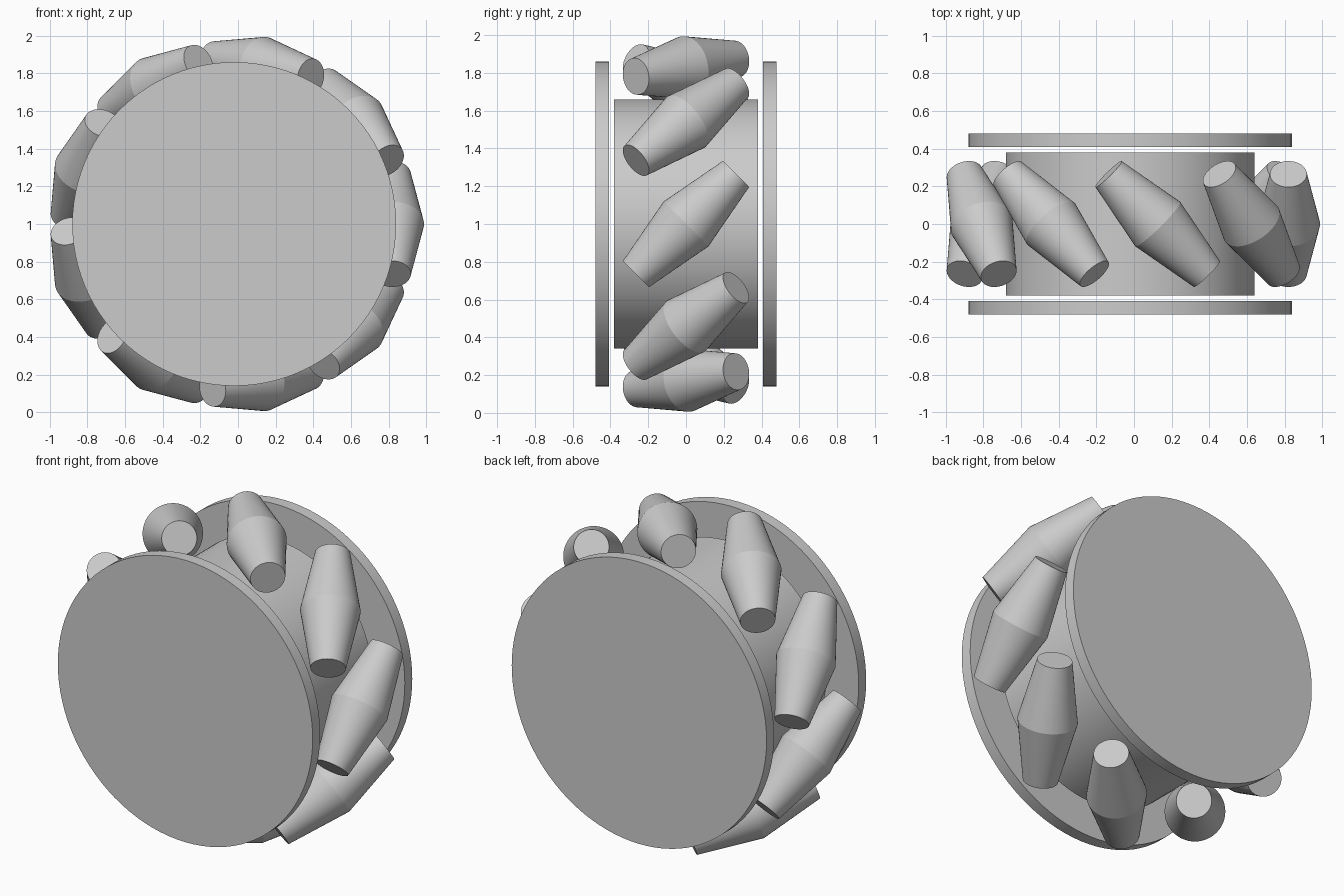
import bpy
import math
from mathutils import Matrix, Vector

cube = bpy.data.objects.get("Cube")
if cube:
    bpy.data.objects.remove(cube, do_unlink=True)

CENTRE = Vector((-0.02, 0, 1))
ROLLERS = 9
ORBIT = 0.84

grey = bpy.data.materials.new("light grey")
grey.use_nodes = True
grey.diffuse_color = (0.6, 0.6, 0.6, 1)
grey.node_tree.nodes["Principled BSDF"].inputs["Base Color"].default_value = (0.6, 0.6, 0.6, 1)


def lathe(name, profile, axis, location, segments):
    """Closed solid of revolution from (radius, height) rings."""
    verts, faces = [], []
    for radius, height in profile:
        for i in range(segments):
            a = math.tau * i / segments
            verts.append((radius * math.cos(a), radius * math.sin(a), height))
    for ring in range(len(profile) - 1):
        for i in range(segments):
            low, j = ring * segments, (i + 1) % segments
            faces.append((low + i, low + j, low + segments + j, low + segments + i))
    faces.append(tuple(reversed(range(segments))))
    faces.append(tuple(range(len(verts) - segments, len(verts))))
    mesh = bpy.data.meshes.new(name)
    mesh.from_pydata(verts, [], faces)
    mesh.materials.append(grey)
    obj = bpy.data.objects.new(name, mesh)
    bpy.context.collection.objects.link(obj)
    turn = axis.to_track_quat("Z", "Y").to_matrix().to_4x4()
    obj.matrix_world = Matrix.Translation(location) @ turn
    bpy.ops.object.select_all(action="DESELECT")
    obj.select_set(True)
    bpy.context.view_layer.objects.active = obj
    bpy.ops.object.shade_smooth_by_angle(angle=math.radians(20))
    return obj


# Hub drum and the two side plates
axle = Vector((0, 1, 0))
lathe("hub", [(0.66, -0.38), (0.66, 0.38)], axle, CENTRE, 96)
for name, side in (("front_plate", -1), ("back_plate", 1)):
    lathe(name, [(0.86, -0.036), (0.86, 0.036)], axle, CENTRE + axle * side * 0.444, 96)

# Barrel rollers, slanted halfway between the axle and the rim direction
for n in range(ROLLERS):
    a = math.tau * n / ROLLERS
    outward = Vector((math.cos(a), 0, math.sin(a)))
    tangent = Vector((-math.sin(a), 0, math.cos(a)))
    lathe(f"roller_{n + 1}", [(0.098, -0.375), (0.168, 0), (0.098, 0.375)],
          axle + tangent, CENTRE + outward * ORBIT, 48)
